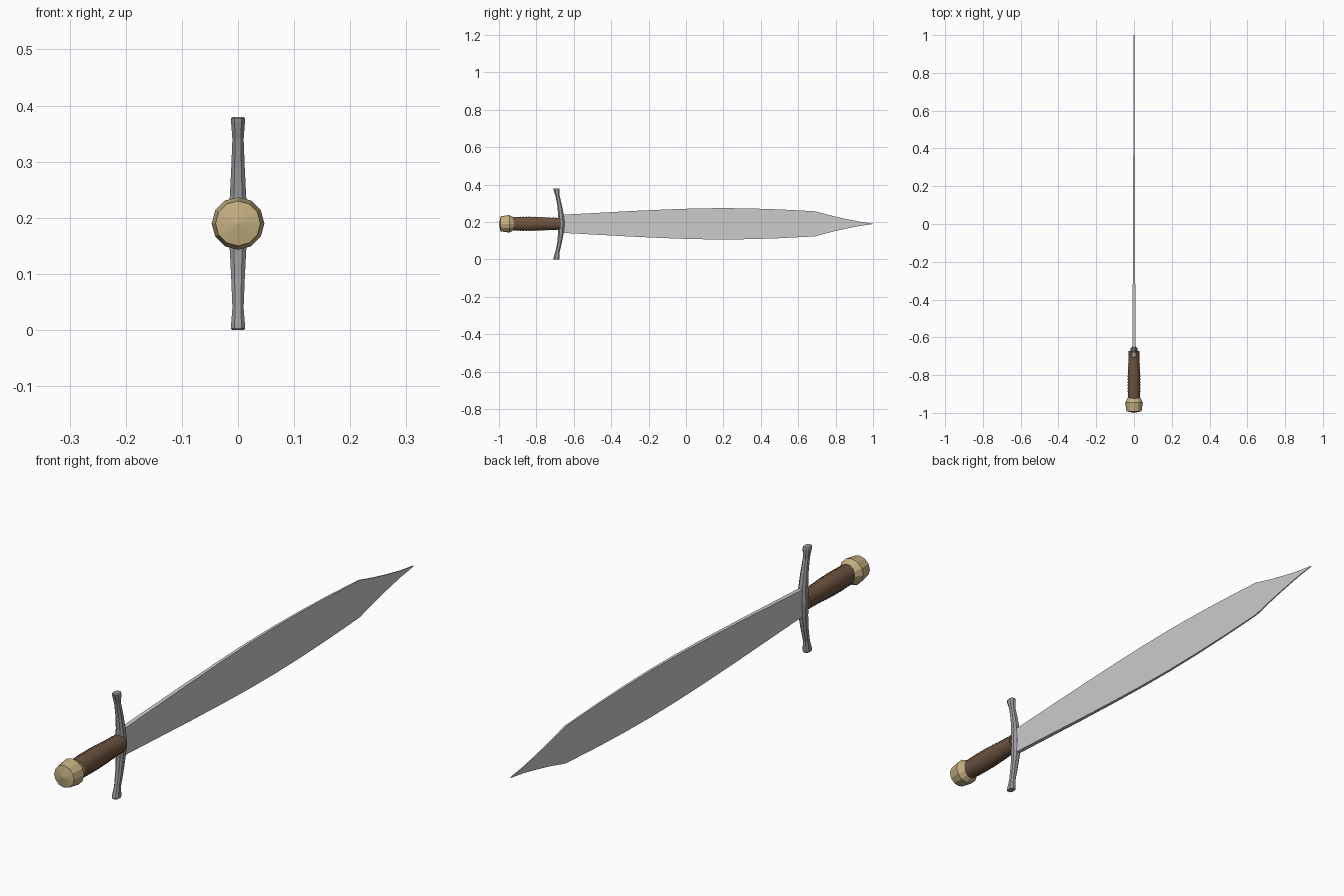
import bpy, bmesh, math

if "Cube" in bpy.data.objects:
    bpy.data.objects.remove(bpy.data.objects["Cube"])

CZ = 0.19  # height of the sword's long axis


def material(name, rgb):
    m = bpy.data.materials.new(name)
    m.diffuse_color = (*rgb, 1)
    m.use_nodes = True
    m.node_tree.nodes["Principled BSDF"].inputs["Base Color"].default_value = m.diffuse_color
    return m


def loft(name, rings, mat=None, smooth=False):
    """Skin a list of equal-length point rings and cap both ends."""
    bm = bmesh.new()
    vr = [[bm.verts.new(p) for p in ring] for ring in rings]
    n = len(vr[0])
    for a, b in zip(vr, vr[1:]):
        for i in range(n):
            j = (i + 1) % n
            bm.faces.new((a[i], a[j], b[j], b[i]))
    bm.faces.new(vr[0])
    bm.faces.new(vr[-1])
    bmesh.ops.remove_doubles(bm, verts=bm.verts, dist=1e-5)
    bmesh.ops.recalc_face_normals(bm, faces=bm.faces)
    me = bpy.data.meshes.new(name)
    bm.to_mesh(me)
    bm.free()
    ob = bpy.data.objects.new(name, me)
    bpy.context.collection.objects.link(ob)
    if mat:
        me.materials.append(mat)
    if smooth:
        bpy.context.view_layer.objects.active = ob
        ob.select_set(True)
        bpy.ops.object.shade_smooth_by_angle(angle=math.radians(50))
        ob.select_set(False)
    return ob


def ellipse(y, rx, rz, n):
    return [(rx * math.sin(math.tau * i / n), y, CZ + rz * math.cos(math.tau * i / n))
            for i in range(n)]


steel = material("guard_steel", (0.33, 0.33, 0.35))
leather = material("leather", (0.15, 0.085, 0.05))
brass = material("brass", (0.55, 0.43, 0.22))

# blade: leaf-shaped plate, (y, half height), thinning toward the point
outline = [(-0.67, 0.048), (-0.5, 0.057), (-0.3, 0.068), (-0.1, 0.077), (0.05, 0.082),
           (0.2, 0.084), (0.35, 0.082), (0.5, 0.077), (0.69, 0.067), (0.78, 0.043),
           (0.86, 0.025), (0.93, 0.011), (1.0, 0.001)]
rings = []
for y, h in outline:
    t = 0.008 - 0.0065 * (y + 0.67) / 1.67
    rings.append([(t, y, CZ - h), (t, y, CZ + h), (-t, y, CZ + h), (-t, y, CZ - h)])
loft("blade", rings)

# guard: curved chamfered bar with flared ends, (distance from axis, y, half x, half y)
half = [(0.0, -0.667, 0.018, 0.018), (0.05, -0.669, 0.0145, 0.015),
        (0.1, -0.676, 0.012, 0.0125), (0.15, -0.687, 0.010, 0.0115),
        (0.182, -0.692, 0.0125, 0.017), (0.187, -0.693, 0.0125, 0.017),
        (0.19, -0.693, 0.0105, 0.015)]
stations = [(-d, *r) for d, *r in reversed(half[1:])] + half
rings = []
for d, y, a, b in stations:
    c = 0.5
    prof = [(1, c), (c, 1), (-c, 1), (-1, c), (-1, -c), (-c, -1), (c, -1), (1, -c)]
    rings.append([(a * u, y + b * v, CZ + d) for u, v in prof])
loft("guard", rings, steel)

# grip: oval handle with wrapped ridges
turns = 16
y0, y1 = -0.925, -0.672
rings = []
for i in range(turns * 2 + 1):
    f = i / (turns * 2)
    r = 0.036 + 0.003 * math.sin(math.pi * min(1, f * 1.3)) - 0.003 * f
    r -= 0.0025 * (i % 2 == 0)
    rings.append(ellipse(y0 + (y1 - y0) * f, r * 0.91, r * 1.02, 24))
loft("grip", rings, leather, True)

# pommel: twelve-sided knob with a slightly domed end
profile = [(-1.0, 0.0002), (-0.992, 0.040), (-0.945, 0.047), (-0.915, 0.031), (-0.91, 0.031)]
loft("pommel", [ellipse(y, r, r, 12) for y, r in profile], brass)
